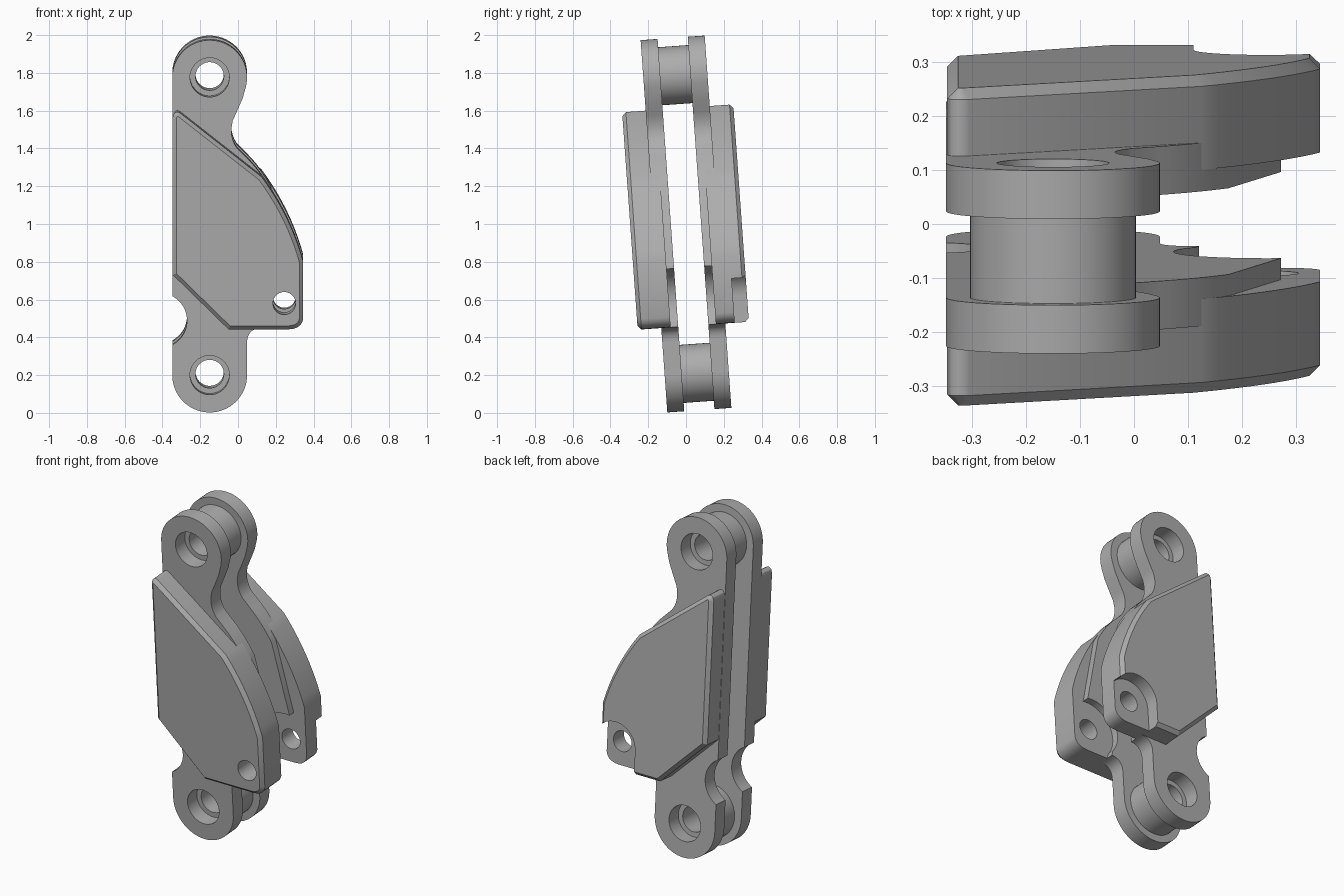
import bpy, bmesh, math
from mathutils import Matrix

if "Cube" in bpy.data.objects:
    bpy.data.objects.remove(bpy.data.objects["Cube"])

# Whole assembly leans slightly; parts are drawn in (x, height) and given a depth range
TILT = Matrix.Translation((0, 0, 1)) @ Matrix.Rotation(math.radians(4.1), 4, 'X')
PIVOT_X, PIVOT_V, EAR = -0.15, 0.79, (0.245, -0.40)

grey = bpy.data.materials.new("grey_metal")
grey.diffuse_color = (0.42, 0.42, 0.42, 1)
grey.use_nodes = True
grey.node_tree.nodes["Principled BSDF"].inputs["Base Color"].default_value = grey.diffuse_color


def arc(cx, cv, r, a0, a1, n=16):
    return [(cx + r * math.cos(math.radians(a0 + (a1 - a0) * i / n)),
             cv + r * math.sin(math.radians(a0 + (a1 - a0) * i / n))) for i in range(n + 1)]


def bezier(p, q, r, n=10):
    return [tuple((1 - t) ** 2 * a + 2 * t * (1 - t) * b + t * t * c for a, b, c in zip(p, q, r))
            for t in (i / n for i in range(n + 1))]


def prism(name, outline, d0, d1, chamfer=0):
    """Extrude an outline from depth d0 to d1, chamfering the rim at d1."""
    bm = bmesh.new()
    low = [bm.verts.new((x, d0, v)) for x, v in outline]
    high = [bm.verts.new((x, d1, v)) for x, v in outline]
    bm.faces.new(low)
    top = bm.faces.new(high)
    for i in range(len(low)):
        j = (i + 1) % len(low)
        bm.faces.new((low[i], low[j], high[j], high[i]))
    bmesh.ops.recalc_face_normals(bm, faces=bm.faces)
    if chamfer:
        bmesh.ops.bevel(bm, geom=list(top.edges), offset=chamfer, segments=1,
                        affect='EDGES', clamp_overlap=True)
    mesh = bpy.data.meshes.new(name)
    bm.to_mesh(mesh)
    bm.free()
    mesh.materials.append(grey)
    obj = bpy.data.objects.new(name, mesh)
    bpy.context.collection.objects.link(obj)
    obj.matrix_world = TILT
    return obj


def hole(cx, cv, r):
    return prism("cutter", arc(cx, cv, r, 0, 360, 40)[:-1], -0.5, 0.5)


def finish(obj, cutters=()):
    """Cut the holes, then smooth the curved walls."""
    bpy.context.view_layer.update()
    for c in cutters:
        m = obj.modifiers.new("cut", 'BOOLEAN')
        m.operation, m.solver, m.object = 'DIFFERENCE', 'EXACT', c
    if cutters:
        dg = bpy.context.evaluated_depsgraph_get()
        mesh = bpy.data.meshes.new_from_object(obj.evaluated_get(dg))
        obj.modifiers.clear()
        obj.data = mesh
        for c in cutters:
            bpy.data.objects.remove(c)
    bpy.ops.object.select_all(action='DESELECT')
    bpy.context.view_layer.objects.active = obj
    obj.select_set(True)
    bpy.ops.object.shade_smooth_by_angle(angle=math.radians(25))


# Link plate outline: round ends, waist, wide right side, relief round the ear, left notch
plate_shape = (
    arc(PIVOT_X, PIVOT_V, 0.198, 180, -15, 32)
    + bezier((0.025, 0.68), (-0.005, 0.61), (-0.028, 0.56), 4)
    + bezier((-0.035, 0.52), (-0.038, 0.46), (-0.005, 0.415), 6)
    + bezier((0.05, 0.36), (0.12, 0.29), (0.175, 0.19), 6)
    + arc(EAR[0], EAR[1], 0.172, 81, 220, 18)
    + bezier((0.12, -0.54), (0.048, -0.545), (0.048, -0.62), 8)
    + arc(PIVOT_X, -PIVOT_V, 0.198, 0, -180, 32)
    + arc(-0.417, -0.50, 0.147, -62, 62, 16))

# Cover outline: sloped top, bowed right edge, cut lower left corner
cover_shape = (
    [(-0.346, -0.25), (-0.346, 0.585)]
    + bezier((-0.340, 0.603), (-0.325, 0.622), (-0.305, 0.608), 4)
    + bezier((0.125, 0.27), (0.28, 0.06), (0.345, -0.18))
    + bezier((0.345, -0.485), (0.335, -0.54), (0.26, -0.54), 5)
    + [(-0.05, -0.54)])

# Pocket around the ear on the outside of the back cover
pocket_shape = ([(0.11, -0.7)] + arc(EAR[0], EAR[1], 0.135, 180, 45, 18)
                + [(0.5, -0.305), (0.5, -0.7)])

for side, s in (("front", -1), ("back", 1)):
    plate = prism(side + "_link_plate", plate_shape, s * 0.08, s * 0.17)
    finish(plate, [hole(PIVOT_X, PIVOT_V, 0.104), hole(PIVOT_X, -PIVOT_V, 0.104)])

    cover = prism(side + "_cover", cover_shape, s * 0.12, s * 0.295, 0.02)
    cutters = [hole(*EAR, 0.06)]
    if s > 0:
        cutters.append(prism("cutter", pocket_shape, 0.22, 0.5))
    finish(cover, cutters)

# Hollow spacers between the plates
for name, v in (("upper_spacer", PIVOT_V), ("lower_spacer", -PIVOT_V)):
    spacer = prism(name, arc(PIVOT_X, v, 0.154, 0, 360, 48)[:-1], -0.082, 0.082)
    finish(spacer, [hole(PIVOT_X, v, 0.075)])
